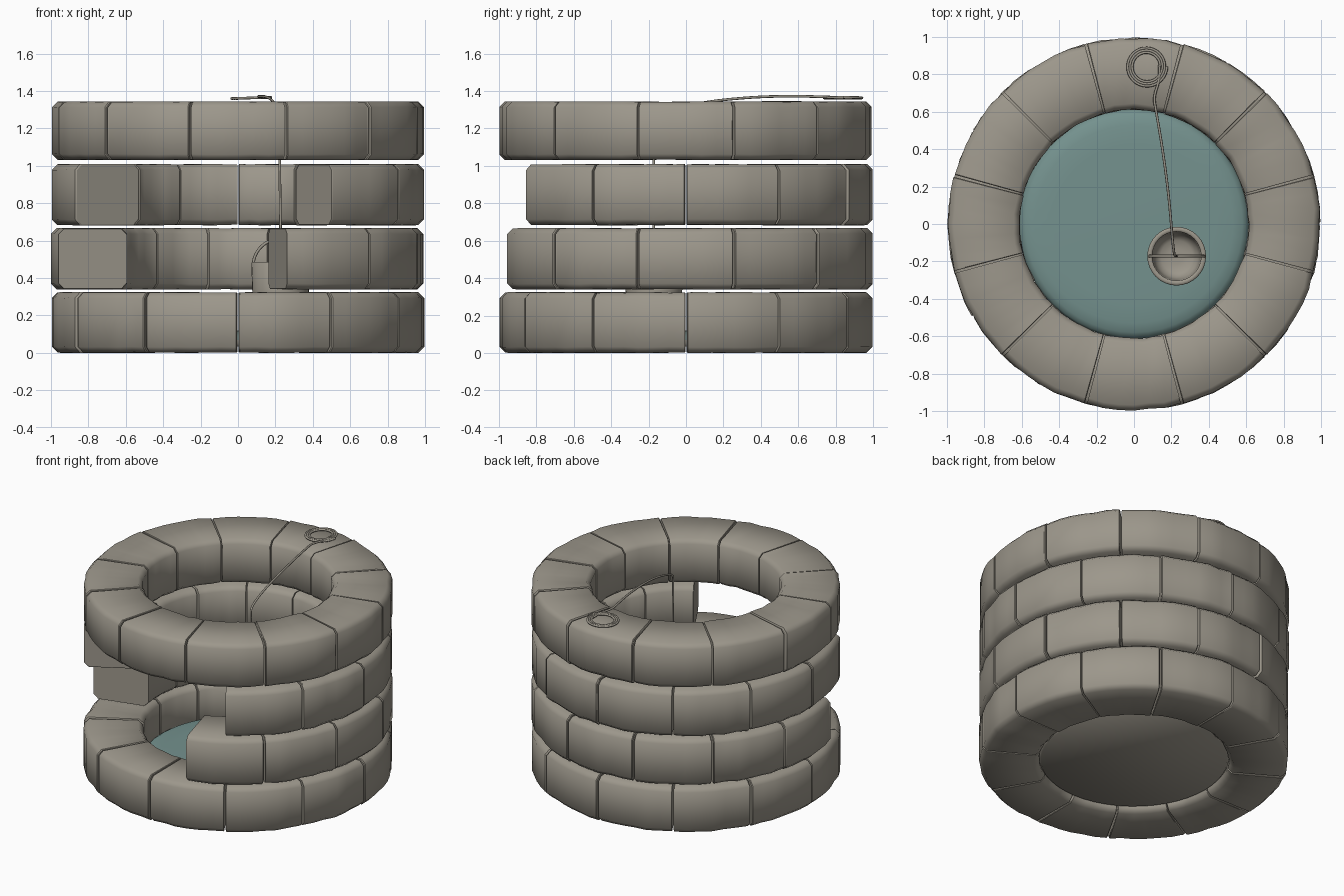
import bpy, bmesh, random
from math import sin, cos, pi, radians, tau
from mathutils import Vector

random.seed(4)
cube = bpy.data.objects.get("Cube")
if cube:
    bpy.data.objects.remove(cube)


def material(name, rgb):
    m = bpy.data.materials.new(name)
    m.use_nodes = True
    m.diffuse_color = (*rgb, 1)
    m.node_tree.nodes["Principled BSDF"].inputs["Base Color"].default_value = (*rgb, 1)
    return m


STONE = material("warm grey stone", (0.335, 0.31, 0.26))
WATER = material("teal water", (0.175, 0.285, 0.27))


def smooth(ob, angle):
    bpy.ops.object.select_all(action='DESELECT')
    ob.select_set(True)
    bpy.context.view_layer.objects.active = ob
    bpy.ops.object.shade_smooth_by_angle(angle=radians(angle))


def finish(bm, name, mats, angle=50):
    bmesh.ops.recalc_face_normals(bm, faces=bm.faces)
    mesh = bpy.data.meshes.new(name)
    bm.to_mesh(mesh)
    bm.free()
    for m in mats:
        mesh.materials.append(m)
    ob = bpy.data.objects.new(name, mesh)
    bpy.context.collection.objects.link(ob)
    smooth(ob, angle)
    return ob


def loft(bm, rings):
    """Bridge closed rings of points, cap both ends and return the vertex loops."""
    loops = [[bm.verts.new(p) for p in r] for r in rings]
    for a, b in zip(loops, loops[1:]):
        for i in range(len(a)):
            j = (i + 1) % len(a)
            bm.faces.new((a[i], a[j], b[j], b[i]))
    bm.faces.new(loops[0])
    bm.faces.new(loops[-1])
    return loops


def lathe(bm, profile, centre=(0, 0), sides=48):
    loft(bm, [[(centre[0] + r * cos(tau * i / sides), centre[1] + r * sin(tau * i / sides), z)
               for i in range(sides)] for r, z in profile])


# Stone blocks: a chamfered section swept along an arc
INNER, OUTER, CHAMFER, STEPS = 0.608, 0.999, 0.03, 6


def section(angle, z0, z1, inset, wobble):
    r0, r1 = INNER + inset + wobble * 0.8, OUTER - inset - wobble
    z0, z1, c = z0 + inset, z1 - inset, CHAMFER
    pts = [(r0 + c, z0), (r1 - c, z0), (r1, z0 + c), (r1, z1 - c),
           (r1 - c, z1), (r0 + c, z1), (r0, z1 - c), (r0, z0 + c)]
    return [(r * cos(angle), r * sin(angle), z) for r, z in pts]


def course(name, z0, z1, offset, missing=()):
    bm = bmesh.new()
    gap, edge = 0.006, 0.005
    for k in range(12):
        if k in missing:
            continue
        start = radians(offset + 30 * k) + gap
        end = radians(offset + 30 * (k + 1)) - gap
        rings = [section(start, z0, z1, edge, 0.002)]
        for s in range(STEPS + 1):
            t = s / STEPS
            angle = start + edge + (end - start - 2 * edge) * t
            dip = random.uniform(0, 0.011)
            rings.append(section(angle, z0 + dip / 3, z1 - dip / 3, 0, dip))
        rings.append(section(end, z0, z1, edge, 0.002))
        loops = loft(bm, rings)
        # Crisp borders around the narrow end bevels
        for loop in (loops[0], loops[1], loops[-2], loops[-1]):
            for a, b in zip(loop, loop[1:] + loop[:1]):
                bm.edges.get((a, b)).smooth = False
    finish(bm, name, [STONE])


course("bottom_stone_course", 0.0, 0.325, 0)
course("lower_open_stone_course", 0.338, 0.668, 15, (6, 7, 8))
course("upper_open_stone_course", 0.682, 1.01, 0, (7, 8, 9))
course("top_stone_course", 1.03, 1.345, 15)

# Water: a soft-edged disc with a stone underside
bm = bmesh.new()
lathe(bm, [(0.6, 0.035), (0.612, 0.05), (0.614, 0.07), (0.604, 0.09),
           (0.58, 0.105), (0.53, 0.116), (0.43, 0.12)])
for f in bm.faces:
    f.material_index = 1 if f.calc_center_median().z > 0.065 else 0
finish(bm, "water_disc", [STONE, WATER], 70)

# Bucket with a rounded hollow inside
BX, BY, RIM = 0.228, -0.172, 0.485
bm = bmesh.new()
lathe(bm, [(0.135, 0.13), (0.145, 0.14), (0.157, RIM - 0.006), (0.152, RIM), (0.136, RIM),
           (0.131, RIM - 0.006), (0.126, 0.24), (0.112, 0.19), (0.085, 0.17), (0.04, 0.165)],
      (BX, BY), 32)
finish(bm, "bucket", [STONE], 60)


# Wires and ropes
def cord(name, points, radius, smooth_path=True):
    cu = bpy.data.curves.new(name, 'CURVE')
    cu.dimensions = '3D'
    cu.bevel_depth = radius
    cu.bevel_resolution = 2
    cu.use_fill_caps = True
    sp = cu.splines.new('NURBS' if smooth_path else 'POLY')
    sp.points.add(len(points) - 1)
    for p, co in zip(sp.points, points):
        p.co = (*co, 1)
    if smooth_path:
        sp.use_endpoint_u = True
        sp.order_u = 3
        sp.resolution_u = 6
    cu.materials.append(STONE)
    ob = bpy.data.objects.new(name, cu)
    bpy.context.collection.objects.link(ob)
    bpy.ops.object.select_all(action='DESELECT')
    ob.select_set(True)
    bpy.context.view_layer.objects.active = ob
    bpy.ops.object.convert(target='MESH')
    smooth(bpy.context.object, 60)


# Handle arch over the bucket
cord("bucket_handle", [(BX - 0.147 * cos(pi * i / 24), BY, RIM - 0.02 + 0.145 * sin(pi * i / 24))
                       for i in range(25)], 0.008, False)

# Coil resting on the top course, then the rope running to the bucket
coil = Vector((0.068, 0.842, 1.363))
turns, n = 3, 96
spiral = []
for i in range(n + 1):
    a = tau * turns * i / n
    r = 0.072 + 0.036 * i / n
    spiral.append(coil + Vector((r * cos(a), r * sin(a), 0.003 * cos(a))))
cord("rope_coil", spiral, 0.007, False)
cord("hanging_rope", [(0.135, 0.85, 1.365), (0.14, 0.78, 1.367), (0.105, 0.68, 1.37),
                      (0.115, 0.62, 1.372), (0.15, 0.42, 1.371), (0.18, 0.2, 1.354),
                      (0.195, 0.05, 1.331), (0.205, -0.08, 1.297), (0.215, -0.165, 1.26),
                      (0.222, BY, 1.2), (0.224, BY, 0.9), (BX, BY, 0.61)], 0.007)
